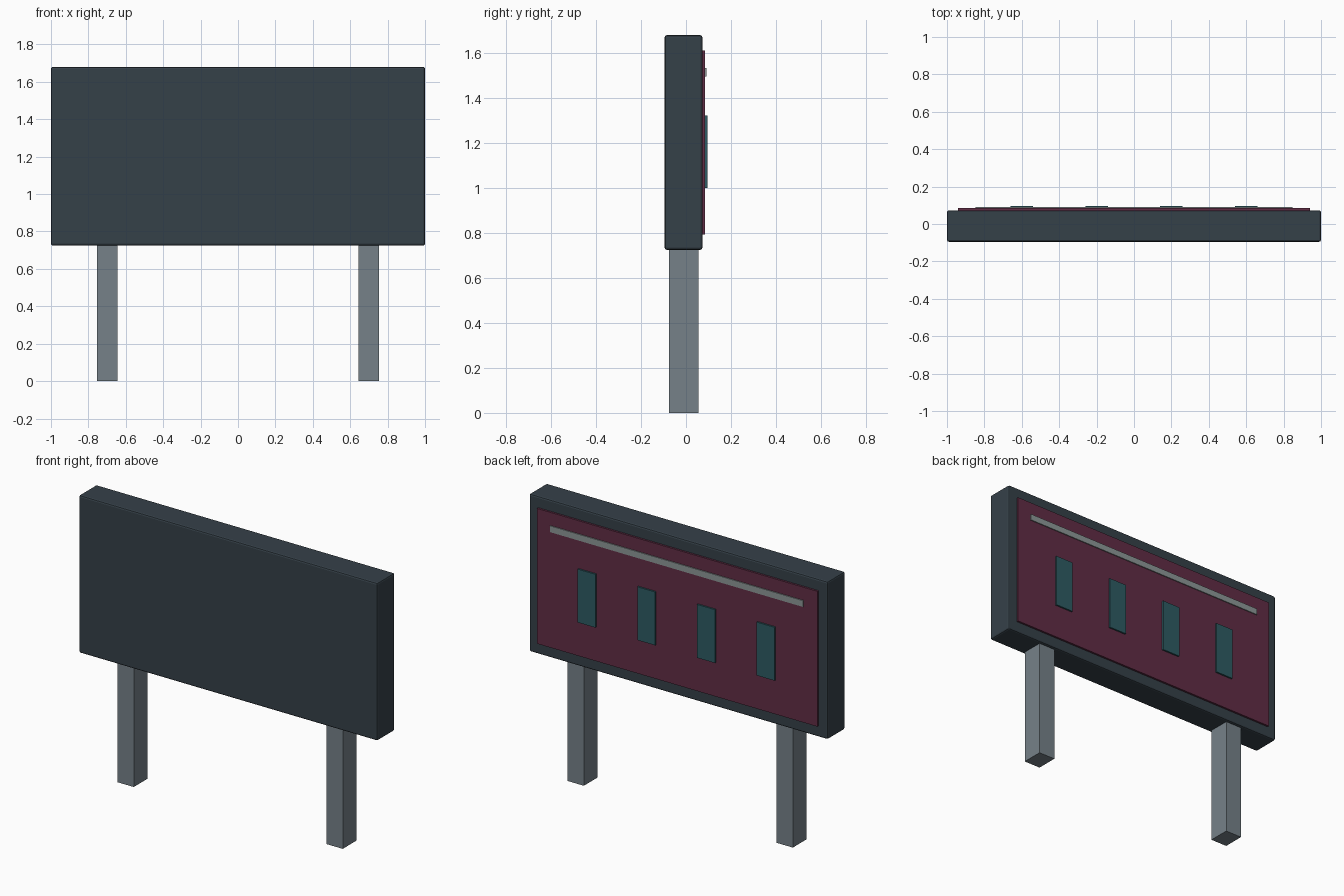
import bpy
import bmesh

if "Cube" in bpy.data.objects:
    bpy.data.objects.remove(bpy.data.objects["Cube"])


def material(name, rgb):
    m = bpy.data.materials.new(name)
    m.diffuse_color = (*rgb, 1.0)
    m.use_nodes = True
    m.node_tree.nodes["Principled BSDF"].inputs["Base Color"].default_value = m.diffuse_color
    return m


def box(name, x, y, z, mat, bevel=0.0):
    """Box spanning the (min, max) ranges x, y, z."""
    spans = (x, y, z)
    bm = bmesh.new()
    bmesh.ops.create_cube(bm, size=1.0)
    for v in bm.verts:
        v.co = [(a + b) / 2 + c * (b - a) for c, (a, b) in zip(v.co, spans)]
    mesh = bpy.data.meshes.new(name)
    bm.to_mesh(mesh)
    bm.free()
    mesh.materials.append(mat)
    obj = bpy.data.objects.new(name, mesh)
    bpy.context.collection.objects.link(obj)
    if bevel:
        mod = obj.modifiers.new("edge_bevel", "BEVEL")
        mod.width = bevel
        mod.segments = 2
    return obj


slate = material("slate", (0.036, 0.052, 0.066))
maroon = material("maroon", (0.12, 0.026, 0.06))
teal = material("teal", (0.027, 0.105, 0.125))
steel = material("steel", (0.18, 0.22, 0.25))
silver = material("silver", (0.27, 0.31, 0.31))

# Main board housing
box("board", (-1, 1), (-0.095, 0.073), (0.725, 1.68), slate, 0.01)

# Rear panel and the strip along its top
box("back_panel", (-0.94, 0.94), (0.065, 0.085), (0.793, 1.612), maroon)
box("top_strip", (-0.848, 0.848), (0.075, 0.091), (1.495, 1.533), silver)

# Row of vertical rear plates
for i in range(4):
    cx = -0.6 + 0.4 * i
    box(f"plate_{i + 1}", (cx - 0.06, cx + 0.06), (0.075, 0.095), (1.0, 1.323), teal)

# Support posts
for side, cx in (("left", -0.7), ("right", 0.7)):
    box(f"{side}_post", (cx - 0.055, cx + 0.055), (-0.076, 0.056), (0, 0.74), steel)
